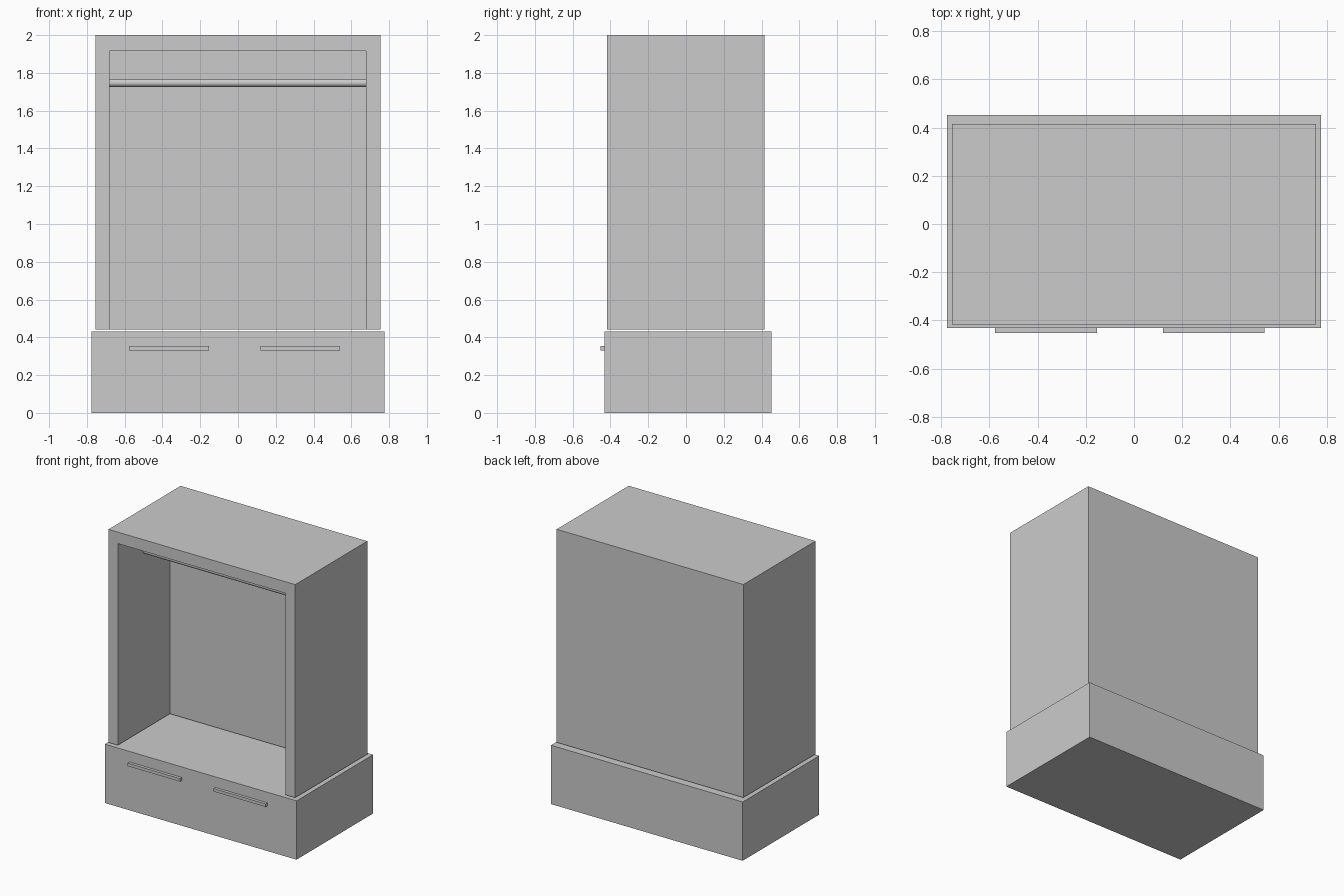
import bpy
import math

if "Cube" in bpy.data.objects:
    bpy.data.objects.remove(bpy.data.objects["Cube"])


def box(name, x0, x1, y0, y1, z0, z1):
    bpy.ops.mesh.primitive_cube_add(size=1)
    ob = bpy.context.object
    ob.name = name
    ob.location = ((x0 + x1) / 2, (y0 + y1) / 2, (z0 + z1) / 2)
    ob.scale = (x1 - x0, y1 - y0, z1 - z0)
    bpy.ops.object.transform_apply(location=False, rotation=False, scale=True)
    return ob


# Drawer base
box("drawer_base", -0.775, 0.775, -0.431, 0.4525, 0, 0.43)

# Drawer handles
for side, x0, x1 in (("left", -0.577, -0.153), ("right", 0.12, 0.541)):
    box(side + "_handle", x0, x1, -0.4525, -0.431, 0.331, 0.353)

# Upper cabinet: solid block with a compartment open to the front and bottom
cabinet = box("cabinet", -0.755, 0.755, -0.417, 0.415, 0.442, 2.0)
cutter = box("compartment_cutter", -0.68, 0.677, -0.6, 0.185, 0.3, 1.916)
cutter.hide_render = True
cutter.hide_set(True)
cut = cabinet.modifiers.new("compartment", 'BOOLEAN')
cut.operation = 'DIFFERENCE'
cut.solver = 'EXACT'
cut.object = cutter

# Hanging rod
bpy.ops.mesh.primitive_cylinder_add(vertices=32, radius=0.021, depth=1.357,
                                    location=(-0.0015, -0.105, 1.747),
                                    rotation=(0, math.pi / 2, 0))
bpy.context.object.name = "hanging_rod"
bpy.ops.object.shade_smooth_by_angle()
